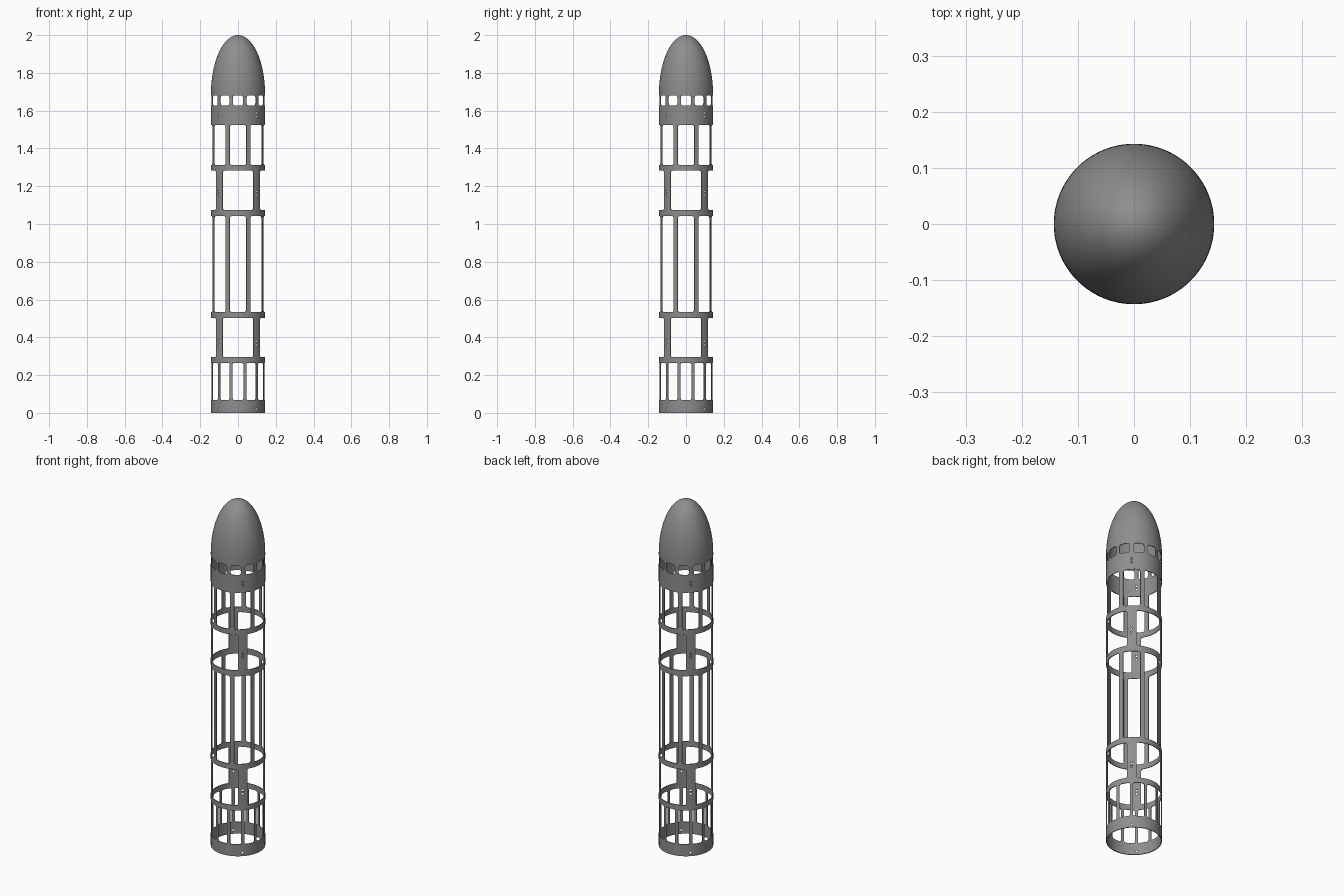
import bpy, bmesh, math

if "Cube" in bpy.data.objects:
    bpy.data.objects.remove(bpy.data.objects["Cube"])

R = 0.143          # outer radius
WALL = 0.004       # shell thickness
SEGS = 96
NOSE_Z = 1.69      # where the straight body meets the nose

grey = bpy.data.materials.new("metal grey")
grey.diffuse_color = (0.27, 0.27, 0.27, 1)
grey.use_nodes = True
grey.node_tree.nodes["Principled BSDF"].inputs["Base Color"].default_value = grey.diffuse_color


def make_object(name, bm):
    bmesh.ops.recalc_face_normals(bm, faces=bm.faces)
    mesh = bpy.data.meshes.new(name)
    bm.to_mesh(mesh)
    bm.free()
    obj = bpy.data.objects.new(name, mesh)
    bpy.context.collection.objects.link(obj)
    mesh.materials.append(grey)
    return obj


def lathe(name, profile):
    """Spin a closed (radius, z) outline around the z axis."""
    bm = bmesh.new()
    verts = [bm.verts.new((r, 0, z)) for r, z in profile]
    edges = [bm.edges.new((verts[i], verts[(i + 1) % len(verts)])) for i in range(len(verts))]
    bmesh.ops.spin(bm, geom=verts + edges, cent=(0, 0, 0), axis=(0, 0, 1),
                   angle=math.tau, steps=SEGS, use_duplicate=False)
    bmesh.ops.remove_doubles(bm, verts=bm.verts, dist=1e-5)
    return make_object(name, bm)


def add_cutter(bm, angle, half, z0, z1, corner):
    """Rounded opening wrapped around the body; half is its half width in radians."""
    c = corner / R
    n = 5
    ramp = [c * (1 - math.cos((i + 0.4) / (n + 0.4) * math.pi / 2)) for i in range(n + 1)]
    offs = [-half + t for t in ramp]
    inner = half - c
    steps = max(1, int(inner * 2 / 0.08))
    offs += [-inner + 2 * inner * i / steps for i in range(1, steps)]
    offs += [half - t for t in reversed(ramp)]
    if inner < 1e-6:
        offs.pop(len(ramp))
    loops = []
    for o in offs:
        d = max(0.0, abs(o) - inner) / c
        inset = corner * (1 - math.sqrt(max(0.0, 1 - d * d)))
        a = angle + o
        loops.append([bm.verts.new((r * math.cos(a), r * math.sin(a), z))
                      for r, z in ((R - 0.03, z0 + inset), (R + 0.03, z0 + inset),
                                   (R + 0.03, z1 - inset), (R - 0.03, z1 - inset))])
    for a, b in zip(loops, loops[1:]):
        for i in range(4):
            j = (i + 1) % 4
            bm.faces.new((a[i], a[j], b[j], b[i]))
    bm.faces.new(loops[0])
    bm.faces.new(loops[-1])


# Tubular body frame
frame = lathe("body_frame", [(R, 0), (R, NOSE_Z), (R - WALL, NOSE_Z), (R - WALL, 0)])

# Openings: count, half width in degrees, bottom, top, corner radius
openings = [
    (12, 11.7, 0.068, 0.265, 0.009),
    (4, 35.0, 0.295, 0.503, 0.009),
    (8, 18.0, 0.533, 1.042, 0.012),
    (4, 35.0, 1.075, 1.282, 0.009),
    (8, 18.0, 1.312, 1.525, 0.012),
    (12, 11.2, 1.627, 1.681, 0.012),
]
bm = bmesh.new()
for count, half, z0, z1, corner in openings:
    for i in range(count):
        add_cutter(bm, math.tau * i / count, math.radians(half), z0, z1, corner)

# Bolt holes on the four diagonals
HOLE = 0.006
for z in (0.02, 0.36, 0.38, 1.153, 1.173, 1.568, 1.588):
    for i in range(4):
        add_cutter(bm, math.radians(45 + 90 * i), HOLE / R, z - HOLE, z + HOLE, HOLE)
cutter = make_object("opening_cutter", bm)
cutter.hide_render = True
cutter.hide_viewport = True

cut = frame.modifiers.new("openings", 'BOOLEAN')
cut.operation = 'DIFFERENCE'
cut.solver = 'EXACT'
cut.object = cutter
bpy.context.view_layer.update()
cut_mesh = bpy.data.meshes.new_from_object(
    frame.evaluated_get(bpy.context.evaluated_depsgraph_get()))
frame.modifiers.clear()
frame.data = cut_mesh
bpy.data.objects.remove(cutter)

# Hollow elliptical nose
N = 28
arc = [math.pi / 2 * i / N for i in range(N + 1)]
outer = [(R * math.cos(t), NOSE_Z + (2 - NOSE_Z) * math.sin(t)) for t in arc]
inside = [((R - WALL) * math.cos(t), NOSE_Z + (2 - NOSE_Z - WALL) * math.sin(t)) for t in arc]
bm_profile = outer[:-1] + [(0, 2.0), (0, 2.0 - WALL)] + inside[-2::-1]
nose = lathe("nose_cone", bm_profile)

# Smooth curved walls, crisp cut edges
for obj in (frame, nose):
    bpy.ops.object.select_all(action='DESELECT')
    obj.select_set(True)
    bpy.context.view_layer.objects.active = obj
    bpy.ops.object.shade_smooth_by_angle(angle=math.radians(30))
